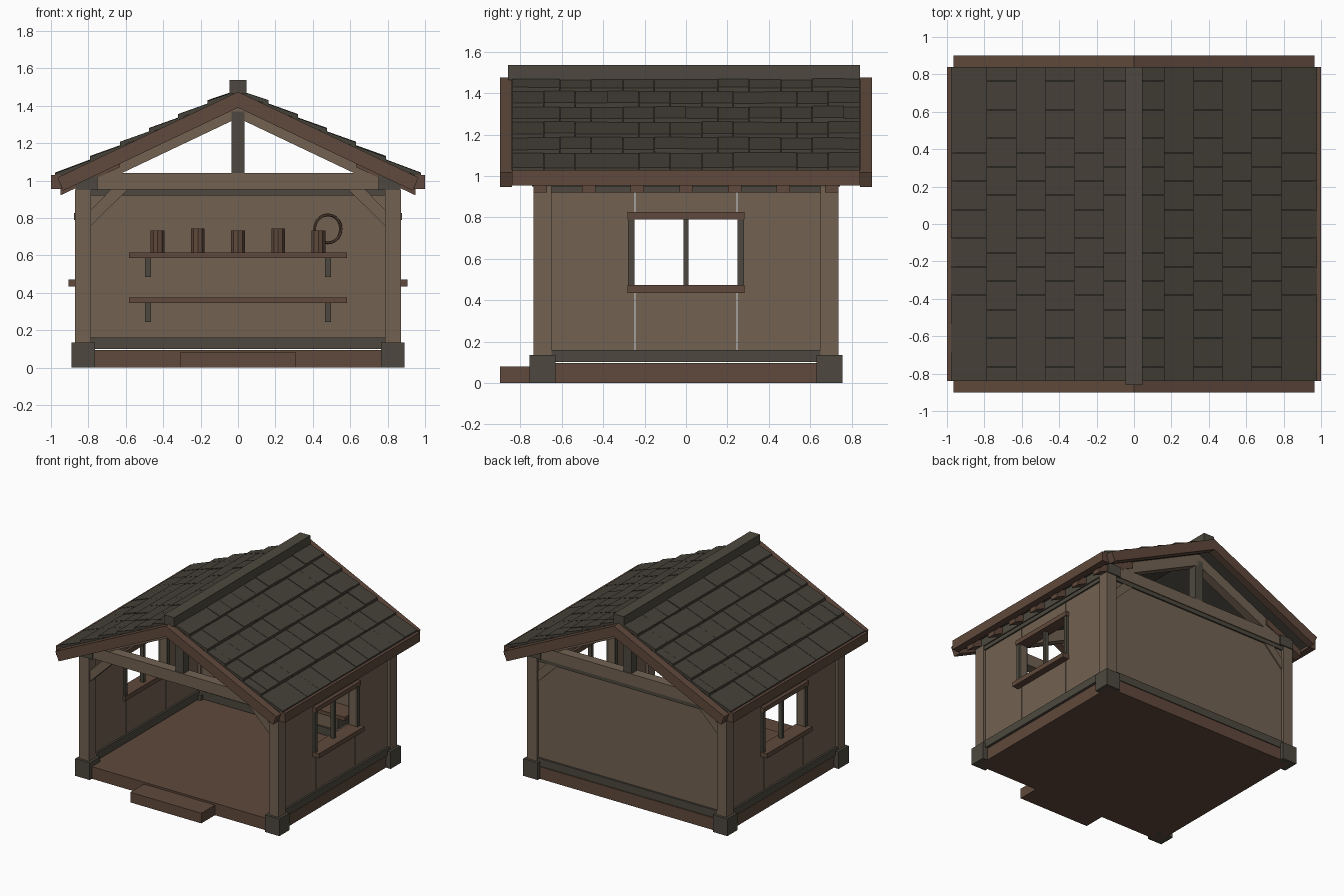
import bpy, bmesh, math, random
from mathutils import Vector

if "Cube" in bpy.data.objects:
    bpy.data.objects.remove(bpy.data.objects["Cube"])

random.seed(4)


def material(name, rgb):
    m = bpy.data.materials.new(name)
    m.diffuse_color = (*rgb, 1)
    m.use_nodes = True
    m.node_tree.nodes["Principled BSDF"].inputs["Base Color"].default_value = m.diffuse_color
    return m


LIGHT = material("pale_wood", (0.17, 0.122, 0.085))
DARK = material("grey_wood", (0.075, 0.066, 0.05))
RED = material("red_brown_wood", (0.115, 0.066, 0.045))
TILE = material("roof_tile", (0.06, 0.053, 0.04))


def prism(profile, y0, y1):
    """Solid made from an xz profile swept from y0 to y1."""
    return profile, y0, y1


def box(x0, x1, y0, y1, z0, z1):
    return prism([(x0, z0), (x1, z0), (x1, z1), (x0, z1)], y0, y1)


def part(name, mat, solids):
    """One object holding one or more prisms."""
    bm = bmesh.new()
    for profile, y0, y1 in solids:
        a = [bm.verts.new((x, y0, z)) for x, z in profile]
        b = [bm.verts.new((x, y1, z)) for x, z in profile]
        bm.faces.new(a)
        bm.faces.new(b[::-1])
        n = len(a)
        for i in range(n):
            j = (i + 1) % n
            bm.faces.new((a[i], b[i], b[j], a[j]))
    bmesh.ops.recalc_face_normals(bm, faces=bm.faces)
    me = bpy.data.meshes.new(name)
    bm.to_mesh(me)
    bm.free()
    me.materials.append(mat)
    ob = bpy.data.objects.new(name, me)
    bpy.context.collection.objects.link(ob)
    return ob


def sbox(s, x0, x1, y0, y1, z0, z1):
    """Box on the right (s=1) or left (s=-1)."""
    return box(s * x0, s * x1, y0, y1, z0, z1)


SLOPE = 0.475


def sloped(s, x0, x1, bottom, top, cut=0.0):
    """Profile following the roof pitch; bottom and top are heights at x=0."""
    pts = [(x0, bottom - SLOPE * x0), (x1 - cut, bottom - SLOPE * (x1 - cut)),
           (x1, top - SLOPE * x1), (x0, top - SLOPE * x0)]
    return [(s * x, z) for x, z in pts]


# floor boards and step
N = 10
W = 1.70 / N
part("floor", RED, [box(-0.85 + i * W, -0.85 + (i + 1) * W, -0.73, 0.73, 0, 0.095)
                    for i in range(N)])
part("front_step", RED, [box(-0.31, 0.31, -0.9, -0.73, 0, 0.08)])

# corner posts on footings
for sx, nx in ((-1, "left"), (1, "right")):
    for sy, ny in ((-1, "front"), (1, "back")):
        x, y = sx * 0.828, sy * 0.694
        part(f"{ny}_{nx}_footing", DARK, [box(x - .063, x + .063, y - .063, y + .063, 0, 0.135)])
        part(f"{ny}_{nx}_post", LIGHT, [box(x - .043, x + .043, y - .043, y + .043, 0.135, 0.95)])
        # diagonal knee brace
        part(f"{ny}_{nx}_brace", LIGHT, [prism(
            [(sx * .785, .76), (sx * .785, .845), (sx * .68, .952), (sx * .59, .952)],
            y - .03, y + .03)])

# side walls with windows
for s, n in ((-1, "left"), (1, "right")):
    part(f"{n}_wall_panels", LIGHT, [
        sbox(s, .805, .85, -.655, -.249, .1, .93), sbox(s, .805, .85, .249, .655, .1, .93),
        sbox(s, .805, .85, -.243, .243, .1, .45), sbox(s, .805, .85, -.243, .243, .81, .93)])
    part(f"{n}_wall_rails", DARK, [sbox(s, .79, .865, -.655, .655, .1, .16),
                                   sbox(s, .79, .862, -.655, .655, .92, .95)])
    part(f"{n}_window_bars", DARK, [sbox(s, .79, .87, -.28, -.25, .47, .79),
                                    sbox(s, .79, .87, .25, .28, .47, .79),
                                    sbox(s, .815, .845, -.0125, .0125, .47, .79)])
    part(f"{n}_window_head", RED, [sbox(s, .785, .877, -.283, .283, .79, .826)])
    part(f"{n}_window_sill", RED, [sbox(s, .785, .905, -.283, .283, .435, .472)])
    part(f"{n}_wall_plate", DARK, [sbox(s, .75, .87, -.745, .745, .95, 1.03)])

# back wall
part("back_wall_panel", LIGHT, [box(-.785, .785, .67, .715, .1, .93)])
part("back_wall_rails", DARK, [box(-.785, .785, .655, .73, .1, .16),
                               box(-.785, .785, .655, .727, .92, .952)])

# gable trusses
for s, n in ((-1, "front"), (1, "back")):
    y = s * 0.694
    part(f"{n}_tie_beam", LIGHT, [box(-.75, .75, y - .04, y + .04, .952, 1.042)])
    part(f"{n}_king_post", DARK, [box(-.035, .035, y - .035, y + .035, 1.042, 1.37)])
    part(f"{n}_truss_rafters", LIGHT,
         [prism(sloped(k, 0, .80, 1.335, 1.425), y - .035, y + .035) for k in (-1, 1)])

# roof slopes
EDGES = [0.978, 0.79, 0.632, 0.475, 0.32, 0.163, 0.0]
for s, n in ((-1, "left"), (1, "right")):
    part(f"{n}_rafter_tails", RED,
         [prism(sloped(s, .63, .95, 1.372, 1.43), y - .0325, y + .0325)
          for y in (-.705, -.47, -.235, 0, .235, .47, .705)])
    part(f"{n}_roof_deck", TILE, [prism(sloped(s, 0, .955, 1.425, 1.465), -.84, .84)])
    part(f"{n}_fascia", RED, [sbox(s, .945, 1.0, -.84, .84, .955, 1.03)])
    for sy, ny in ((-1, "front"), (1, "back")):
        part(f"{ny}_{n}_bargeboard", RED,
             [prism(sloped(s, 0, .965, 1.39, 1.475, .03), sy * .84, sy * .90)])
    # staggered tile courses, each lifted at its lower edge
    tiles = []
    for row in range(6):
        low, high = EDGES[row], max(EDGES[row + 1] - 0.03, 0)
        step = 1.68 / 11
        cuts = [-.84 + step * (i + (.5 if row % 2 else 0)) for i in range(12)]
        cuts = sorted({-.84, .84, *[c for c in cuts if -.83 < c < .83]})
        for a, b in zip(cuts, cuts[1:]):
            j = random.uniform(-.003, .003)
            zl, zh = 1.505 + j - SLOPE * low, 1.483 + j - SLOPE * high
            tiles.append(prism([(s * high, zh - .02), (s * low, zl - .025),
                                (s * low, zl), (s * high, zh)], a + .001, b - .001))
    part(f"{n}_roof_tiles", TILE, tiles)
part("ridge_cap", DARK, [box(-.045, .045, -.86, .84, 1.465, 1.537)])

# shelves on the back wall
for n, z in (("upper", .585), ("lower", .345)):
    part(f"{n}_shelf", RED, [box(-.583, .583, .50, .67, z, z + .03)])
    part(f"{n}_shelf_brackets", DARK,
         [box(x - .016, x + .016, .54, .67, z - .1, z) for x in (-.48, .48)])

# jars and a hoop standing on the upper shelf
for i in range(5):
    h = .13 if i % 2 else .117
    bpy.ops.mesh.primitive_cylinder_add(vertices=10, radius=.039, depth=h,
                                        location=(-.43 + .215 * i, .58, .615 + h / 2))
    jar = bpy.context.object
    jar.name = f"jar_{i + 1}"
    jar.data.materials.append(RED)
bpy.ops.mesh.primitive_torus_add(major_segments=20, minor_segments=6, major_radius=.075,
                                 minor_radius=.008, location=(.48, .62, .742),
                                 rotation=(math.pi / 2, 0, math.radians(20)))
hoop = bpy.context.object
hoop.name = "hoop"
hoop.data.materials.append(RED)
